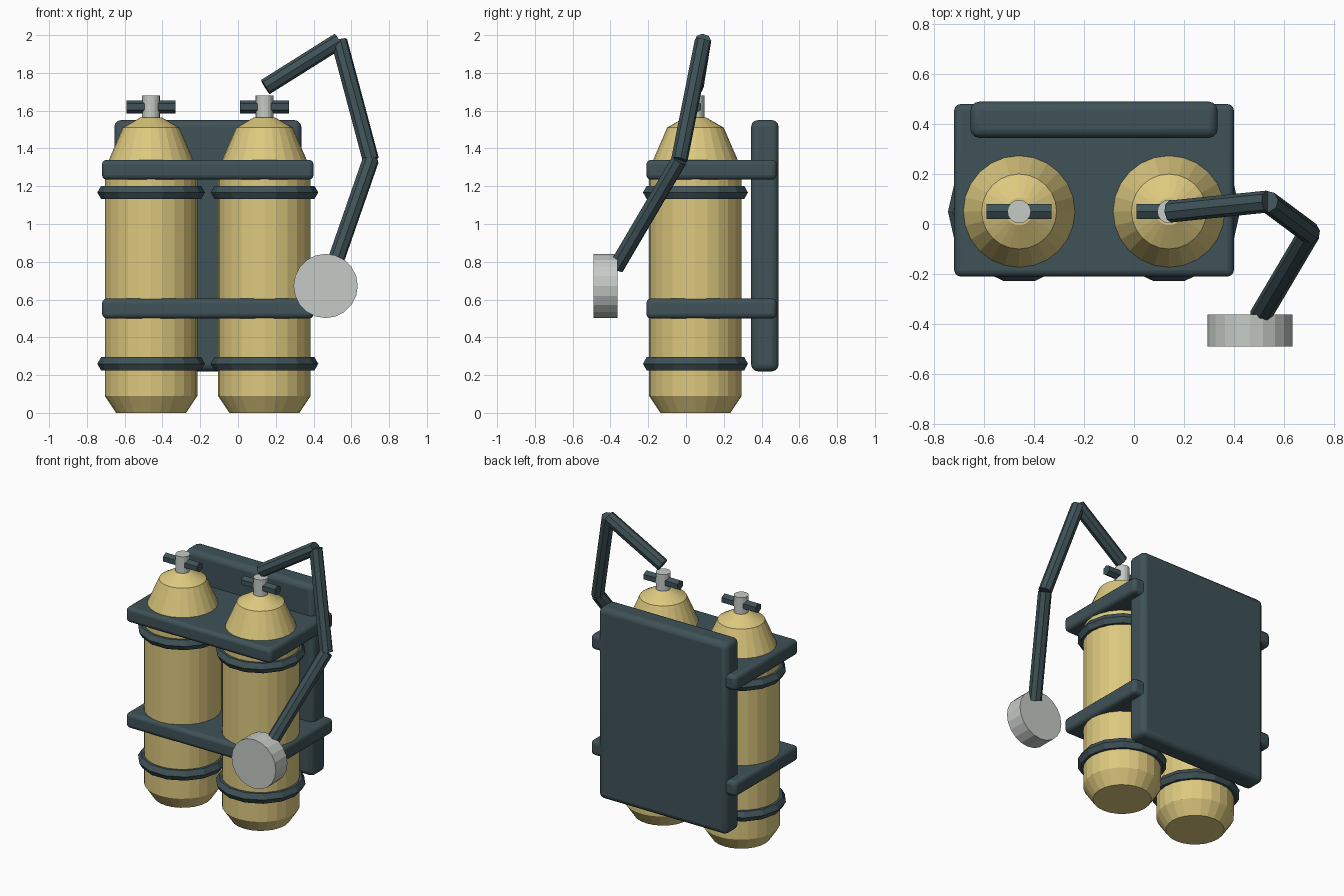
import bpy
import math
from mathutils import Vector

default = bpy.data.objects.get("Cube")
if default:
    bpy.data.objects.remove(default, do_unlink=True)


def material(name, rgb):
    mat = bpy.data.materials.new(name)
    mat.use_nodes = True
    mat.diffuse_color = (*rgb, 1)
    mat.node_tree.nodes["Principled BSDF"].inputs["Base Color"].default_value = (*rgb, 1)
    return mat


sand = material("sand yellow", (0.72, 0.58, 0.21))
slate = material("dark slate", (0.05, 0.085, 0.095))
metal = material("pale metal", (0.56, 0.60, 0.57))


def finish(name, mat):
    ob = bpy.context.object
    ob.name = name
    ob.data.materials.append(mat)
    return ob


def rod(name, mat, start, end, radius, sides):
    """Straight capped cylinder between two points."""
    a, b = Vector(start), Vector(end)
    bpy.ops.mesh.primitive_cylinder_add(
        vertices=sides, radius=radius, depth=(b - a).length, location=(a + b) / 2)
    ob = finish(name, mat)
    ob.rotation_euler = (b - a).to_track_quat('Z', 'Y').to_euler()
    return ob


def box(name, mat, low, high, bevel):
    """Box between two corners with rounded edges."""
    a, b = Vector(low), Vector(high)
    bpy.ops.mesh.primitive_cube_add(size=1, location=(a + b) / 2)
    ob = finish(name, mat)
    ob.scale = b - a
    bpy.ops.object.transform_apply(location=False, rotation=False, scale=True)
    mod = ob.modifiers.new("rounded", 'BEVEL')
    mod.width = bevel
    mod.segments = 3
    bpy.ops.object.shade_smooth_by_angle(angle=math.radians(35))
    return ob


def lathe(name, mat, profile, x, y, sides):
    """Closed solid of revolution from (radius, height) pairs."""
    verts, faces = [], []
    for r, z in profile:
        for i in range(sides):
            t = math.tau * i / sides
            verts.append((r * math.cos(t), r * math.sin(t), z))
    for k in range(len(profile) - 1):
        for i in range(sides):
            j = (i + 1) % sides
            faces.append((k * sides + i, k * sides + j,
                          (k + 1) * sides + j, (k + 1) * sides + i))
    faces.append(tuple(reversed(range(sides))))
    faces.append(tuple(range(len(verts) - sides, len(verts))))
    mesh = bpy.data.meshes.new(name)
    mesh.from_pydata(verts, [], faces)
    mesh.materials.append(mat)
    ob = bpy.data.objects.new(name, mesh)
    ob.location = (x, y, 0)
    bpy.context.collection.objects.link(ob)
    return ob


# Twin tanks, each with two rings, a valve and a handle
TANK_Y = 0.05
tank_profile = [(0.185, 0), (0.245, 0.09), (0.245, 1.29), (0.15, 1.51), (0.055, 1.565)]
for side, x in (("right", -0.46), ("left", 0.14)):
    lathe(side + "_tank", sand, tank_profile, x, TANK_Y, 24)
    for label, z in (("lower", 0.26), ("upper", 1.167)):
        bpy.ops.mesh.primitive_torus_add(
            major_segments=14, minor_segments=6, major_radius=0.245,
            minor_radius=0.04, location=(x, TANK_Y, z))
        finish(f"{side}_{label}_ring", slate)
    rod(side + "_valve", metal, (x, TANK_Y, 1.53), (x, TANK_Y, 1.68), 0.047, 16)
    rod(side + "_valve_handle", slate, (x - 0.13, TANK_Y, 1.62),
        (x + 0.13, TANK_Y, 1.62), 0.034, 6)

# Back plate and the two straps holding the tanks
box("back_plate", slate, (-0.655, 0.345, 0.22), (0.335, 0.49, 1.55), 0.035)
for label, z in (("lower", 0.5), ("upper", 1.235)):
    box(label + "_strap", slate, (-0.72, -0.21, z), (0.4, 0.48, z + 0.105), 0.025)

# Jointed hose leading to the mouthpiece
hose = [(0.145, 0.05, 1.725), (0.535, 0.09, 1.97), (0.703, -0.035, 1.34), (0.505, -0.37, 0.77)]
for label, a, b in zip(("upper", "middle", "lower"), hose, hose[1:]):
    rod(label + "_hose", slate, a, b, 0.044, 8)
rod("mouthpiece", metal, (0.464, -0.49, 0.672), (0.464, -0.362, 0.672), 0.17, 20)
